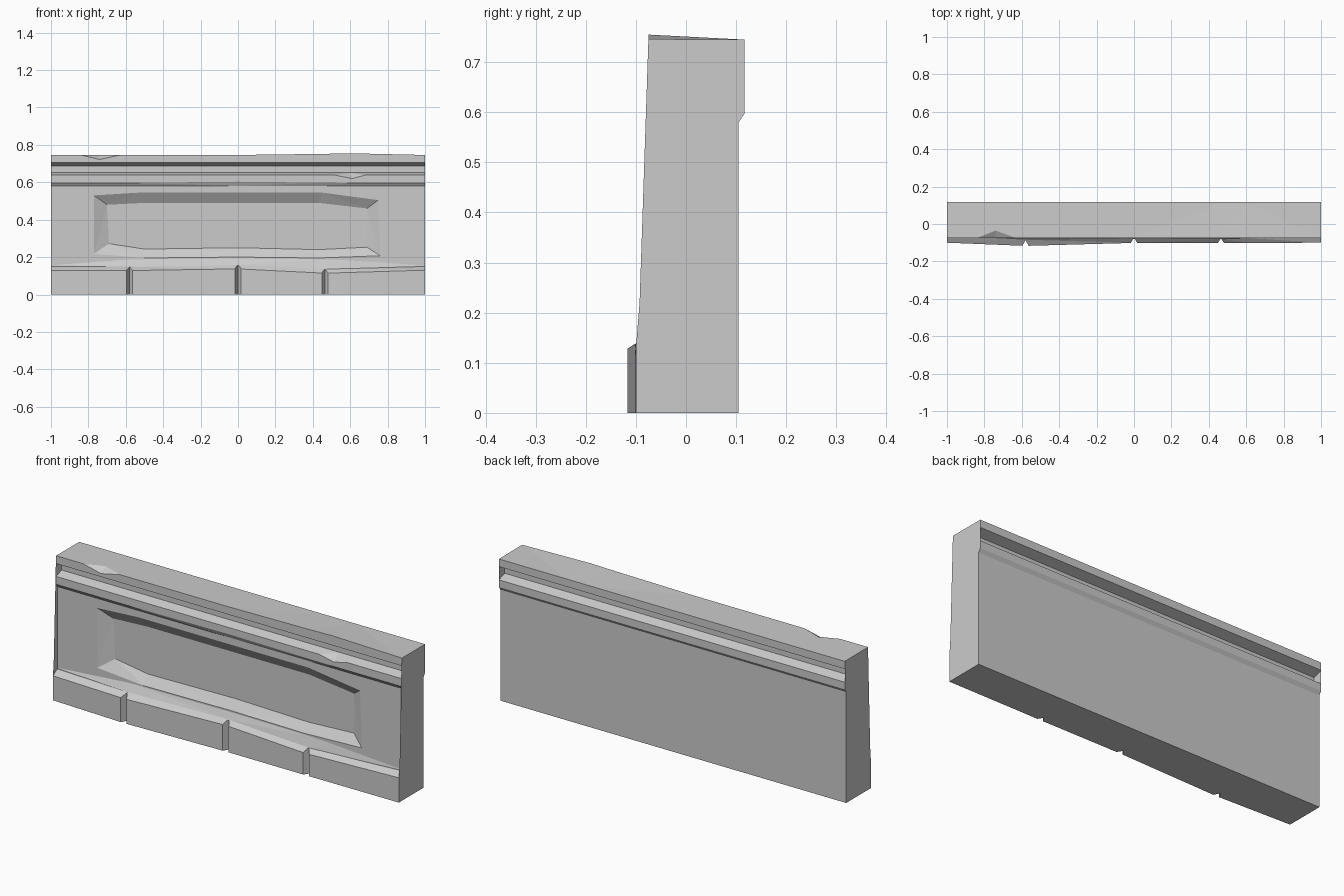
import bpy, bmesh
from mathutils import Vector

if "Cube" in bpy.data.objects:
    bpy.data.objects.remove(bpy.data.objects["Cube"])


def make_object(name, bm):
    bmesh.ops.recalc_face_normals(bm, faces=bm.faces)
    mesh = bpy.data.meshes.new(name)
    bm.to_mesh(mesh)
    bm.free()
    obj = bpy.data.objects.new(name, mesh)
    bpy.context.collection.objects.link(obj)
    return obj


def loft(name, loops, triangulate=False):
    """Join closed loops of equal length and cap both ends."""
    bm = bmesh.new()
    rows = [[bm.verts.new(p) for p in loop] for loop in loops]
    n = len(rows[0])
    for a, b in zip(rows, rows[1:]):
        for i in range(n):
            j = (i + 1) % n
            bm.faces.new((a[i], a[j], b[j], b[i]))
    bm.faces.new(rows[0])
    bm.faces.new(rows[-1])
    if triangulate:
        bmesh.ops.triangulate(bm, faces=bm.faces)
    return make_object(name, bm)


def hull(name, points):
    bm = bmesh.new()
    for p in points:
        bm.verts.new(p)
    bmesh.ops.convex_hull(bm, input=bm.verts)
    return make_object(name, bm)


def cut(target, cutter):
    cutter.hide_render = True
    mod = target.modifiers.new(cutter.name, 'BOOLEAN')
    mod.operation = 'DIFFERENCE'
    mod.solver = 'EXACT'
    mod.object = cutter
    bpy.context.view_layer.objects.active = target
    bpy.ops.object.modifier_apply(modifier=mod.name)
    bpy.data.objects.remove(cutter, do_unlink=True)


# Wall body: moulded profile swept along x with worn, uneven edges
def profile(x, base_y, base_z, ledge_y, ledge_z, flare_z, lip_z, top_z):
    yz = [(base_y, 0), (base_y, base_z), (ledge_y, ledge_z), (-0.063, flare_z),
          (-0.063, 0.58), (-0.075, lip_z), (-0.075, 0.638), (-0.028, 0.653),
          (-0.028, 0.688), (-0.075, 0.705), (-0.075, top_z),
          (0.117, 0.745), (0.117, 0.705), (0.069, 0.688), (0.069, 0.652),
          (0.117, 0.636), (0.117, 0.598), (0.105, 0.58), (0.105, 0)]
    return [(x, y, z) for y, z in yz]


wall = loft("wall_body", [
    profile(-1.0, -0.100, 0.128, -0.063, 0.150, 0.156, 0.597, 0.746),
    profile(-0.58, -0.117, 0.128, -0.084, 0.149, 0.188, 0.597, 0.746),
    profile(0.0, -0.101, 0.137, -0.078, 0.158, 0.192, 0.603, 0.746),
    profile(0.465, -0.102, 0.114, -0.080, 0.136, 0.188, 0.598, 0.752),
    profile(0.6, -0.101, 0.118, -0.075, 0.139, 0.182, 0.597, 0.755),
    profile(1.0, -0.100, 0.130, -0.063, 0.150, 0.156, 0.597, 0.746)], True)

# Sunken panel with sloping sides
outer = [(-0.77, 0.53), (-0.53, 0.545), (0.45, 0.545), (0.75, 0.505),
         (0.76, 0.207), (0.43, 0.195), (0, 0.20), (-0.5, 0.195), (-0.77, 0.217)]
inner = [(-0.70, 0.48), (-0.5, 0.49), (0.43, 0.49), (0.69, 0.46),
         (0.69, 0.253), (0.43, 0.24), (0, 0.25), (-0.5, 0.243), (-0.69, 0.272)]
cut(wall, loft("panel_cutter", [[(x, y, z) for x, z in ring] for y, ring in
                                ((-0.15, outer), (-0.0632, outer), (-0.028, inner))], True))

# Joints between the base stones
for x, front, deep, top in ((-0.58, -0.117, -0.086, 0.147),
                            (0.0, -0.101, -0.072, 0.155),
                            (0.465, -0.102, -0.077, 0.135)):
    s = 0.017 * 0.05 / (deep - front) + 0.017
    ring = [(x - s, front - 0.05), (x + s, front - 0.05), (x, deep)]
    cut(wall, loft("joint_cutter", [[(a, b, z) for a, b in ring] for z in (-0.05, top)]))

# Chips in the top edge and in the lower moulding
for name, left, back, right, low in (
        ("top_chip", (-0.84, -0.075, 0.746), (-0.74, -0.035, 0.746),
         (-0.63, -0.075, 0.746), (-0.74, -0.075, 0.722)),
        ("moulding_chip", (0.52, -0.075, 0.638), (0.60, -0.035, 0.651),
         (0.68, -0.075, 0.638), (0.61, -0.075, 0.620))):
    peak = Vector(low) + Vector((0, -0.06, 0.06))
    cut(wall, hull(name, [left, back, right, low, peak]))
